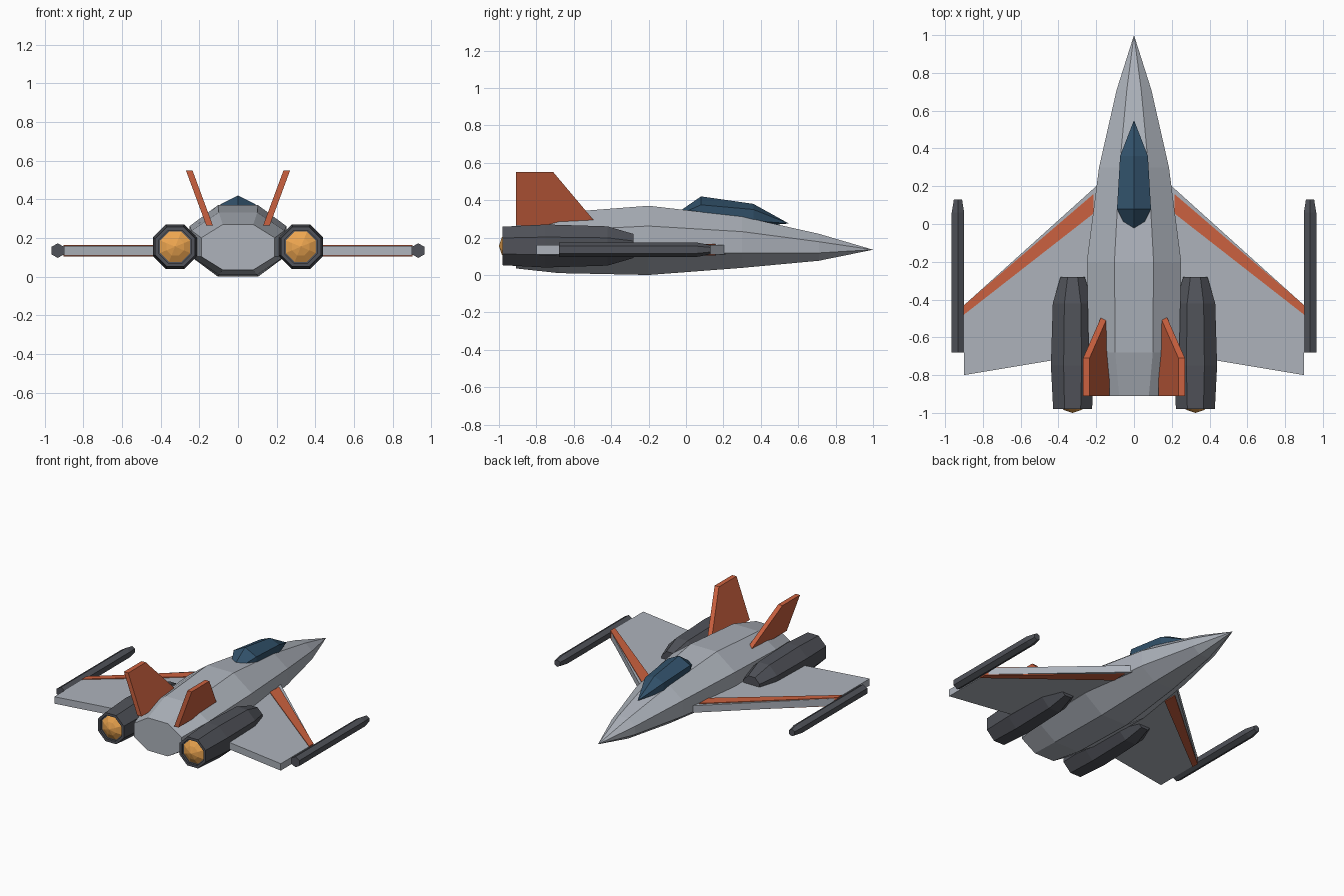
import bpy, bmesh
from math import cos, sin, pi

if "Cube" in bpy.data.objects:
    bpy.data.objects.remove(bpy.data.objects["Cube"])


def material(name, rgb):
    m = bpy.data.materials.new(name)
    m.diffuse_color = (*rgb, 1)
    m.use_nodes = True
    m.node_tree.nodes["Principled BSDF"].inputs["Base Color"].default_value = m.diffuse_color
    return m


HULL = material("hull_grey", (0.42, 0.45, 0.50))
DARK = material("dark_grey", (0.08, 0.085, 0.10))
ORANGE = material("orange_trim", (0.60, 0.12, 0.05))
GLASS = material("blue_glass", (0.03, 0.08, 0.14))
GLOW = material("amber_glow", (0.85, 0.38, 0.08))


def finish(name, bm, mat):
    bmesh.ops.recalc_face_normals(bm, faces=bm.faces)
    me = bpy.data.meshes.new(name)
    bm.to_mesh(me)
    bm.free()
    me.materials.append(mat)
    ob = bpy.data.objects.new(name, me)
    bpy.context.collection.objects.link(ob)
    return ob


def loft(name, mat, sections, n, phase, cx=0):
    """Skin n-sided rings along y; section = (y, radius_x, radius_z, centre_z)."""
    bm = bmesh.new()
    rings = []
    for y, rx, rz, cz in sections:
        if rx == 0:
            rings.append([bm.verts.new((cx, y, cz))])
        else:
            angles = [2 * pi * (i + phase) / n for i in range(n)]
            rings.append([bm.verts.new((cx + rx * sin(a), y, cz + rz * cos(a))) for a in angles])
    for a, b in zip(rings, rings[1:]):
        for i in range(n):
            j = (i + 1) % n
            if len(a) == 1:
                bm.faces.new((a[0], b[i], b[j]))
            elif len(b) == 1:
                bm.faces.new((a[i], a[j], b[0]))
            else:
                bm.faces.new((a[i], a[j], b[j], b[i]))
    for r in (rings[0], rings[-1]):
        if len(r) > 1:
            bm.faces.new(r)
    return finish(name, bm, mat)


def slab(name, mat, points, offset):
    """Extrude a flat outline of 3D points by an offset vector."""
    bm = bmesh.new()
    f = bm.faces.new([bm.verts.new(p) for p in points])
    ext = bmesh.ops.extrude_face_region(bm, geom=[f], use_keep_orig=True)
    verts = [v for v in ext["geom"] if isinstance(v, bmesh.types.BMVert)]
    bmesh.ops.translate(bm, verts=verts, vec=offset)
    return finish(name, bm, mat)


K = 1 / cos(pi / 8)  # flat-to-corner ratio of an octagon

# Fuselage: y, half width, top, bottom
hull = [(-0.91, 0.19, 0.27, 0.035), (-0.68, 0.24, 0.333, 0.01), (-0.2, 0.25, 0.37, 0.0),
        (0.3, 0.185, 0.312, 0.038), (0.71, 0.092, 0.22, 0.076), (1.0, 0, 0.135, 0.135)]
loft("fuselage", HULL, [(y, w * K, (t - b) / 2 * K, (t + b) / 2) for y, w, t, b in hull], 8, 0.5)

# Canopy
loft("canopy", GLASS, [(-0.1, 0, 0, 0.295), (0.08, 0.104, 0.09, 0.33),
                       (0.36, 0.085, 0.06, 0.32), (0.55, 0, 0, 0.275)], 6, 0)

for s, side in ((1, "right"), (-1, "left")):
    # Wing and its leading-edge stripe
    wing = [(0.14, 0.254), (0.9, -0.43), (0.9, -0.8), (0.14, -0.673)]
    slab(side + "_wing", HULL, [(s * x, y, 0.11) for x, y in wing], (0, 0, 0.05))
    stripe = [(0.215, 0.158), (0.903, -0.432), (0.903, -0.482), (0.215, 0.055)]
    slab(side + "_wing_stripe", ORANGE, [(s * x, y, 0.105) for x, y in stripe], (0, 0, 0.06))

    # Wingtip pod
    loft(side + "_wingtip_pod", DARK, [(y, r, r, 0.135) for y, r in
                                       ((-0.68, 0.038), (0.06, 0.038), (0.13, 0.025))], 6, 0, s * 0.932)

    # Engine with a hollow nozzle
    engine = [(-0.965, 0.085), (-0.98, 0.085), (-0.98, 0.103), (-0.75, 0.115),
              (-0.42, 0.105), (-0.28, 0.064)]
    loft(side + "_engine", DARK, [(y, r * K, r * K, 0.155) for y, r in engine], 8, 0.5, s * 0.325)
    glow = [(-0.962, 0.083), (-0.985, 0.045), (-1.0, 0)]
    loft(side + "_engine_glow", GLOW, [(y, r * K, r * K, 0.155) for y, r in glow], 8, 0.5, s * 0.325)

    # Outward-leaning tail fin
    fin = [(-0.91, 0.265), (-0.91, 0.55), (-0.71, 0.55), (-0.47, 0.265)]
    slab(side + "_tail_fin", ORANGE,
         [(s * (0.13 + (z - 0.265) * 0.37), y, z) for y, z in fin], (s * 0.034, 0, 0))
